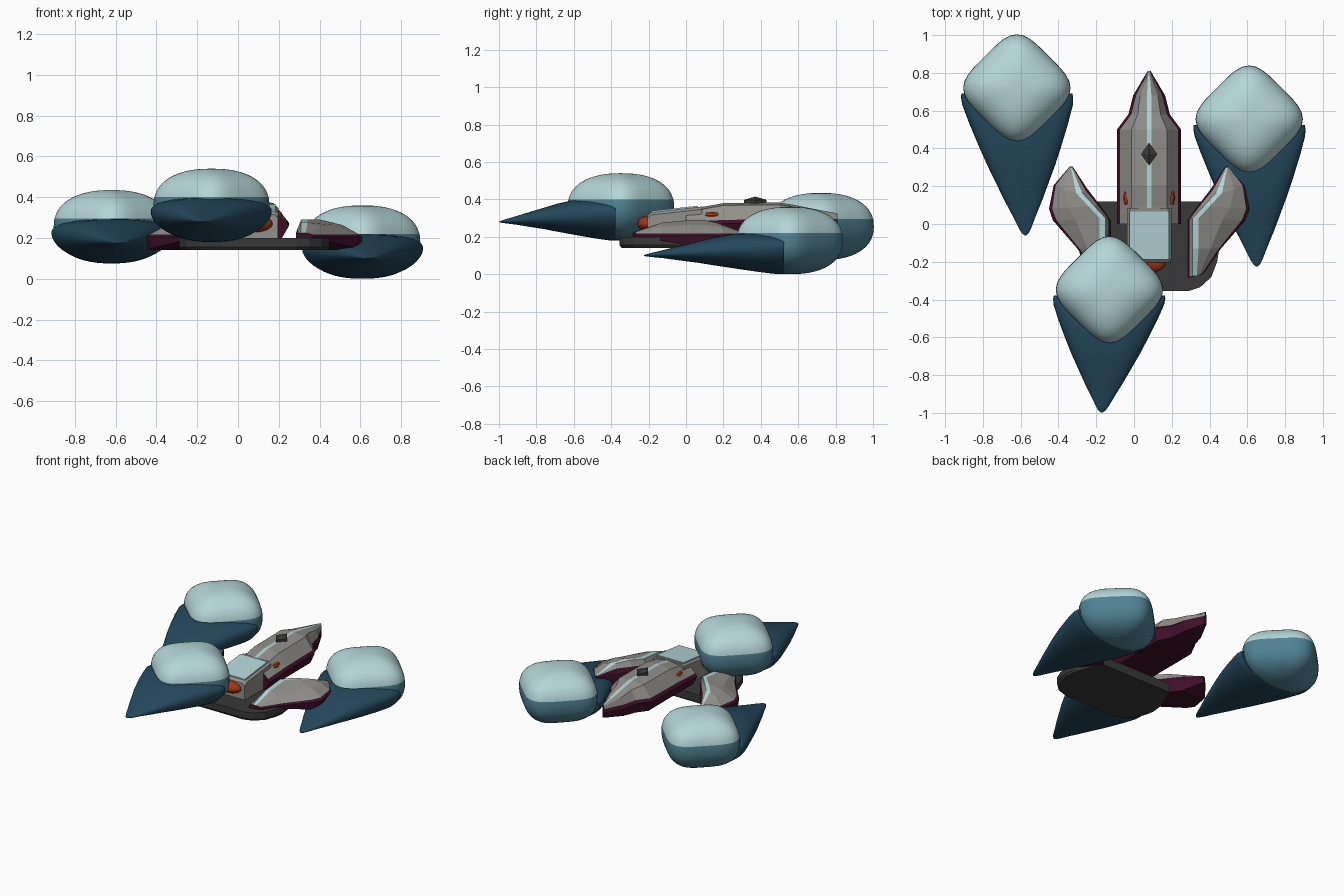
import bpy, math

if "Cube" in bpy.data.objects:
    bpy.data.objects.remove(bpy.data.objects["Cube"])

CX = 0.08  # centre line of the craft


def mat(name, rgb):
    m = bpy.data.materials.new(name)
    m.diffuse_color = (*rgb, 1)
    m.use_nodes = True
    m.node_tree.nodes["Principled BSDF"].inputs["Base Color"].default_value = m.diffuse_color
    return m


PALE = mat("pale blue", (0.46, 0.67, 0.69))
TEAL = mat("mid blue", (0.08, 0.22, 0.29))
NAVY = mat("dark blue", (0.018, 0.066, 0.11))
MAROON = mat("maroon", (0.05, 0.005, 0.022))
GREY = mat("warm grey", (0.29, 0.28, 0.26))
DARK = mat("charcoal", (0.04, 0.04, 0.04))
RED = mat("rust red", (0.36, 0.035, 0.008))


def build(name, verts, faces, mats, idx=None, smooth=False):
    me = bpy.data.meshes.new(name)
    me.from_pydata(verts, [], faces)
    for m in mats:
        me.materials.append(m)
    if idx:
        for p, i in zip(me.polygons, idx):
            p.material_index = i
    ob = bpy.data.objects.new(name, me)
    bpy.context.collection.objects.link(ob)
    bpy.context.view_layer.objects.active = ob
    ob.select_set(True)
    bpy.ops.object.mode_set(mode='EDIT')
    bpy.ops.mesh.select_all(action='SELECT')
    bpy.ops.mesh.normals_make_consistent(inside=False)
    bpy.ops.object.mode_set(mode='OBJECT')
    if smooth:
        bpy.ops.object.shade_smooth_by_angle(angle=math.radians(50))
    ob.select_set(False)
    return ob


def loft(name, rings, mats, col_idx=None, smooth=False, cap_idx=0):
    """Skin closed rings; col_idx gives a material per strip around the ring."""
    n = len(rings[0])
    verts = [p for r in rings for p in r]
    faces, idx = [], []
    for k in range(len(rings) - 1):
        for i in range(n):
            j = (i + 1) % n
            faces.append((k * n + i, k * n + j, (k + 1) * n + j, (k + 1) * n + i))
            idx.append(col_idx[i] if col_idx else 0)
    faces += [tuple(range(n)), tuple(range((len(rings) - 1) * n, len(rings) * n))]
    idx += [cap_idx, cap_idx]
    return build(name, verts, faces, mats, idx, smooth)


def spow(v, e):
    return math.copysign(abs(v) ** e, v)


def balloon(name, cx, cy, cz):
    # rounded diamond pillow, pale above the waterline
    n, m, a, h, e, line = 48, 28, 0.239, 0.18, 2 / 2.3, 0.04
    zs = [h * spow(math.sin(-math.pi / 2 + math.pi * k / m), e) for k in range(1, m)]
    near = min(range(len(zs)), key=lambda k: abs(zs[k] - line))
    zs[near] = line
    verts, faces, idx = [(cx, cy, cz - h), (cx, cy, cz + h)], [], []
    for z in zs:
        r = a * (1 - abs(z / h) ** 2.3) ** (1 / 2.3)
        for i in range(n):
            t = 2 * math.pi * i / n
            c, s = math.cos(t), math.sin(t)
            k = r / (c ** 4 + s ** 4) ** 0.25
            u, v = c * k, s * k
            verts.append((cx + (u - v) * 0.7071, cy + (u + v) * 0.7071, cz + z))
    last = 2 + (len(zs) - 1) * n
    for i in range(n):
        j = (i + 1) % n
        faces += [(0, 2 + j, 2 + i), (1, last + i, last + j)]
        idx += [1, 0]
        for k in range(len(zs) - 1):
            b = 2 + k * n
            faces.append((b + i, b + j, b + n + j, b + n + i))
            idx.append(0 if k >= near else 1)
    build(name, verts, faces, [PALE, TEAL], idx, True)


def tail(name, cx, cy, cz, length, dx):
    # tapering cone: (t, half width, top scale, bottom scale)
    prof = [(0, .99, .7, 1), (.03, 1, .86, 1), (.08, .985, .97, .98), (.2, .89, 1, .9),
            (.36, .745, .96, .76), (.5, .61, .8, .62), (.62, .48, .62, .48), (.75, .34, .42, .34),
            (.86, .21, .25, .2), (.95, .11, .12, .1), (.985, .06, .06, .05), (1, .015, .02, .02)]
    rings = []
    for t, w, up, dn in prof:
        zc = cz - 0.03 - 0.05 * t
        top, bot = cz + 0.04 - (cz - 0.03), 0.15
        # heights shrink towards the sinking axis
        top = (top + 0.05 * min(t, .4)) * up
        bot = (bot - 0.05 * t) * dn
        ring = []
        for i in range(40):
            a = 2 * math.pi * i / 40
            c, s = math.cos(a), math.sin(a)
            x = 0.297 * w * spow(c, .75 if s > 0 else .95)
            z = top * s ** .75 if s > 0 else -bot * abs(s) ** 1.1
            ring.append((cx + dx * t + x, cy - 0.03 - length * t, zc + z))
        rings.append(ring)
    loft(name, rings, [NAVY], smooth=True)


for side, x, y, z, length, dx in (("left", -.62, .72, .255, .75, .045),
                                  ("right", .61, .555, .18, .75, .04),
                                  ("front", -.13, -.348, .36, .62, -.04)):
    balloon(side + "_balloon", x, y, z)
    tail(side + "_balloon_tail", x, y, z, length, dx)

# base plate
half = [(.29, .12), (.36, -.06), (.37, -.14), (.36, -.2), (.33, -.28), (.27, -.335), (.21, -.355)]
outline = half + [(-x, y) for x, y in reversed(half)]
loft("base_plate", [[(CX + x * s, y * s, z) for x, y in outline]
                    for z, s in ((.14, .97), (.155, 1), (.2, 1))], [DARK])

# main hull: y, half width, crest z, shoulder z, bottom z
rings = []
for y, w, crest, edge, low in ((.0, .17, .35, .28, .2), (.1, .17, .362, .285, .2),
                               (.2, .17, .38, .29, .2), (.5, .17, .383, .295, .2),
                               (.58, .11, .37, .295, .205), (.68, .085, .35, .295, .215),
                               (.81, .008, .325, .295, .235)):
    s = min(.012, w * .4)
    m = max(w - .016, w * .7)
    pts = [(-w * .8, low), (-w, edge - .02), (-m, edge), (-w * .55, crest - .012), (-s, crest)]
    pts += [(-a, b) for a, b in reversed(pts)]
    rings.append([(CX + a, y, b) for a, b in pts])
loft("main_hull", rings, [MAROON, GREY, PALE], [0, 0, 1, 1, 2, 1, 1, 0, 0, 0])

# side wings: inner edge, ridge, outer edge (x, y each), ridge z, bottom z
wing = [(.285, -.285, .31, -.275, .365, -.265, .225, .2),
        (.285, -.13, .31, -.13, .46, -.13, .275, .18),
        (.285, .02, .31, .03, .59, .02, .29, .15),
        (.345, .105, .37, .095, .61, .08, .29, .14),
        (.41, .19, .435, .165, .585, .205, .275, .14),
        (.485, .305, .49, .3, .50, .305, .225, .18)]
for side, sx in (("left", -1), ("right", 1)):
    rings = []
    for ix, iy, rx, ry, ox, oy, rz, bz in wing:
        k = .12 if ox - rx < .1 else .07
        wide = min(.032, (ox - rx) * .4)
        mid = (rx + ox) / 2 + .02 if ox - rx > .1 else rx + wide + .4 * (ox - rx - wide)
        pts = [(ix, iy, bz), (ix, iy, min(.225, rz - .005)),
               (ix + .35 * (rx - ix), iy + .35 * (ry - iy), min(.25, rz)),
               (rx, ry, rz), (rx + wide, ry, rz),
               (mid, (ry + oy) / 2, .215 + (rz - .215) * .65),
               (ox - k * (ox - rx), oy, .218), (ox, oy, .205),
               (ox - .03 * (ox - rx), oy, bz)]
        rings.append([(CX + sx * (x - CX), y, z) for x, y, z in pts])
    loft(side + "_wing", rings, [MAROON, GREY, PALE], [0, 0, 1, 2, 1, 1, 0, 0, 0])

# cabin: sloped box with a pale roof panel
loft("cabin", [[(CX - w, y, .2), (CX - w, y, z - .015), (CX - w + .018, y, z),
                (CX + w - .018, y, z), (CX + w, y, z - .015), (CX + w, y, .2)]
               for y, w, z in ((-.205, .115, .315), (-.185, .118, .332), (.085, .118, .362))], [GREY])
loft("roof_panel", [[(CX - .105, y, z), (CX + .105, y, z), (CX + .105, y, z + .008),
                     (CX - .105, y, z + .008)] for y, z in ((-.188, .33), (.065, .358))], [PALE])


def gem(name, loc, size, color, seg, rings, smooth=False):
    bpy.ops.mesh.primitive_uv_sphere_add(segments=seg, ring_count=rings, location=loc)
    ob = bpy.context.object
    ob.name = name
    ob.scale = size
    ob.data.materials.append(color)
    if smooth:
        bpy.ops.object.shade_smooth_by_angle(angle=math.radians(50))
    ob.select_set(False)


# fin on the hull, nose lamp and side lamps
gem("hull_fin", (CX, .37, .38), (.05, .07, .035), DARK, 4, 2)
gem("nose_lamp", (CX, -.205, .27), (.09, .055, .042), RED, 16, 10, True)
for side, sx in (("left", -1), ("right", 1)):
    gem(side + "_lamp", (CX + sx * .115, .14, .315), (.024, .05, .018), RED, 8, 4)
